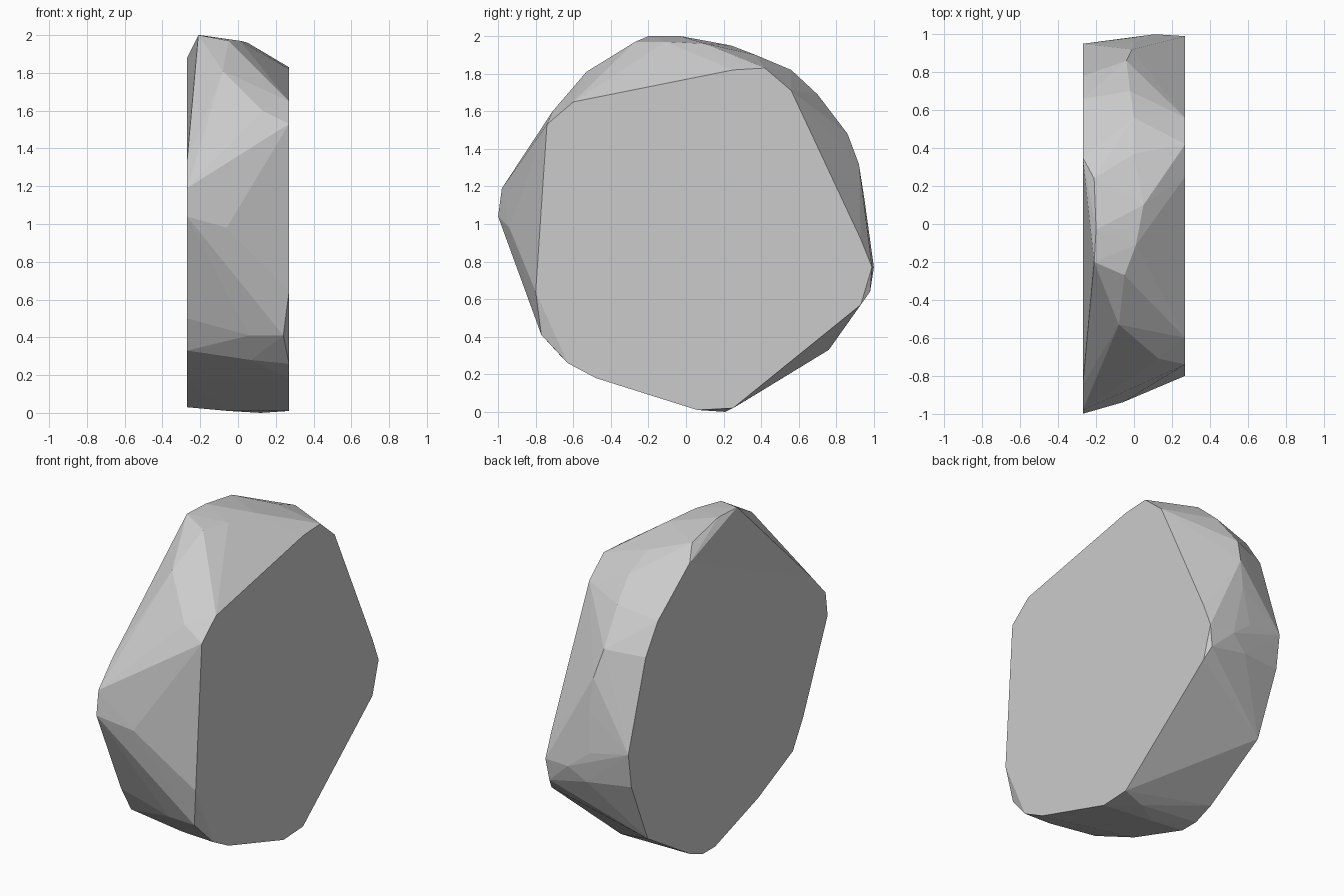
import bpy
import bmesh
import math

# Remove the default cube only
default_cube = bpy.data.objects.get("Cube")
if default_cube:
    bpy.data.objects.remove(default_cube, do_unlink=True)

HALF_WIDTH = 27  # all outlines are in hundredths of a unit

# Flat left side outline as (y, z)
left_outline = [
    (-74, 153), (-60, 165), (25, 182), (42, 183), (56, 171), (93, 92),
    (99, 77), (93, 57), (25, 2), (6, 1), (-48, 18), (-63, 26), (-80, 64),
]

# Flat right side outline as (y, z)
right_outline = [
    (-100, 104), (-98, 119), (-85, 133), (35, 188), (66, 164), (78, 146),
    (95, 92), (92, 71), (76, 33), (35, 8), (22, 3), (10, 3), (-32, 17),
    (-66, 33), (-76, 50),
]

# Chipped rim corners as (x, y, z), grouped by where they sit
top_corners = [
    (-21, -20, 200), (-21, 24, 195), (-5, -27, 197), (1, -11, 197),
    (-20, -3, 200), (5, 10, 196), (0, 37, 190), (0, 56, 182),
]
front_corners = [
    (-8, -53, 181), (13, -71, 160), (-6, -94, 98),
    (24, -77, 41), (6, -76, 41), (7, -65, 28),
]
back_corners = [
    (-2, 70, 169), (-4, 86, 148), (-1, 92, 132), (0, 95, 113),
    (-3, 98, 88), (11, 100, 77), (0, 97, 69), (25, 98, 64),
]
bottom_corners = [(12, 21, 0), (-5, 10, 1)]


def make_material(name, colour):
    material = bpy.data.materials.new(name)
    material.use_nodes = True
    material.diffuse_color = colour
    shader = material.node_tree.nodes["Principled BSDF"]
    shader.inputs["Base Color"].default_value = colour
    shader.inputs["Roughness"].default_value = 0.9
    return material


def side_points(outline, x):
    """Place a side outline on the plane at the given x."""
    return [(x, y, z) for y, z in outline]


def build_boulder(name, points, material):
    """Wrap the corners in a faceted shell and merge its flat sides."""
    mesh = bpy.data.meshes.new(name)
    bm = bmesh.new()
    for point in points:
        bm.verts.new([value / 100 for value in point])
    hull = bmesh.ops.convex_hull(bm, input=bm.verts)
    unused = [item for item in hull["geom_interior"] + hull["geom_unused"]
              if isinstance(item, bmesh.types.BMVert)]
    bmesh.ops.delete(bm, geom=list(set(unused)), context="VERTS")
    bmesh.ops.dissolve_limit(bm, angle_limit=math.radians(0.5),
                             verts=bm.verts, edges=bm.edges)
    bmesh.ops.recalc_face_normals(bm, faces=bm.faces)
    for face in bm.faces:
        face.smooth = False
    bm.to_mesh(mesh)
    bm.free()
    mesh.materials.append(material)
    boulder = bpy.data.objects.new(name, mesh)
    bpy.context.collection.objects.link(boulder)
    return boulder


# Stone slab with two flat sides and a chipped rim
stone_grey = make_material("stone_grey", (0.6, 0.6, 0.6, 1.0))
corners = side_points(left_outline, HALF_WIDTH)
corners += side_points(right_outline, -HALF_WIDTH)
corners += top_corners + front_corners + back_corners + bottom_corners
build_boulder("stone_slab", corners, stone_grey)
